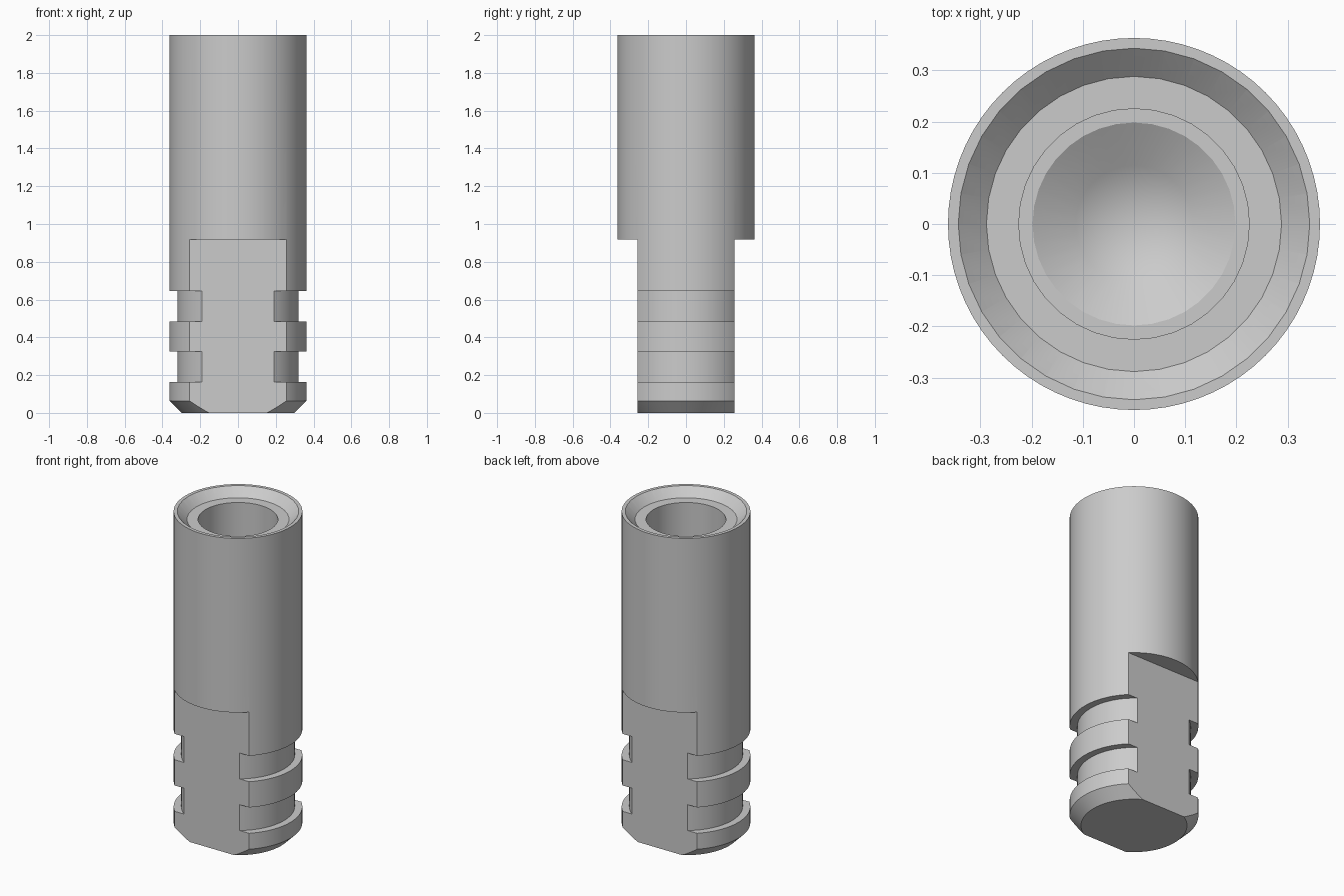
import bpy
import bmesh
import math

if "Cube" in bpy.data.objects:
    bpy.data.objects.remove(bpy.data.objects["Cube"], do_unlink=True)

grey = bpy.data.materials.new("plain grey")
grey.use_nodes = True
COLOUR = (0.6, 0.6, 0.6, 1)
grey.diffuse_color = COLOUR
grey.node_tree.nodes["Principled BSDF"].inputs["Base Color"].default_value = COLOUR


def add_object(name, bm):
    bmesh.ops.recalc_face_normals(bm, faces=bm.faces)
    mesh = bpy.data.meshes.new(name)
    bm.to_mesh(mesh)
    bm.free()
    mesh.materials.append(grey)
    obj = bpy.data.objects.new(name, mesh)
    bpy.context.collection.objects.link(obj)
    return obj


def lathe(name, profile, sides):
    """Spin a closed (radius, height) profile that starts and ends on the axis."""
    bm = bmesh.new()
    verts = [bm.verts.new((r, 0, z)) for r, z in profile]
    edges = [bm.edges.new(pair) for pair in zip(verts, verts[1:])]
    bmesh.ops.spin(bm, geom=verts + edges, cent=(0, 0, 0), axis=(0, 0, 1),
                   angle=math.tau, steps=sides, use_merge=True)
    bmesh.ops.remove_doubles(bm, verts=bm.verts, dist=1e-5)
    return add_object(name, bm)


def box(name, centre, size):
    bm = bmesh.new()
    bmesh.ops.create_cube(bm, size=1)
    bmesh.ops.scale(bm, vec=size, verts=bm.verts)
    bmesh.ops.translate(bm, vec=centre, verts=bm.verts)
    return add_object(name, bm)


def cut(target, cutter):
    mod = target.modifiers.new("cut", 'BOOLEAN')
    mod.operation = 'DIFFERENCE'
    mod.solver = 'EXACT'
    mod.object = cutter
    bpy.context.view_layer.objects.active = target
    bpy.ops.object.modifier_apply(modifier=mod.name)
    bpy.data.objects.remove(cutter, do_unlink=True)


RADIUS, GROOVE, FLAT, SHOULDER = 0.363, 0.32, 0.257, 0.917

# Round body with a chamfered foot and two ring grooves
outline = [(0, 0), (0.299, 0), (RADIUS, 0.064)]
for low, high in ((0.163, 0.324), (0.484, 0.645)):
    outline += [(RADIUS, low), (GROOVE, low), (GROOVE, high), (RADIUS, high)]
outline += [(RADIUS, 2), (0, 2)]
body = lathe("socket_body", outline, 72)

# Flats on the front and back of the shank
for side in (-1, 1):
    cut(body, box("flat_cutter", (0, side * (FLAT + 0.25), SHOULDER - 0.5), (1, 0.5, 1)))

# Countersunk mouth, deep bore and conical bottom
bore = [(0, 2.1), (0.343, 2.1), (0.343, 2), (0.288, 1.95), (0.225, 1.95),
        (0.225, 1), (0.198, 1), (0.114, 0.95), (0, 0.89)]
cut(body, lathe("bore_cutter", bore, 36))

# Smooth round walls with sharp edges
bpy.ops.object.select_all(action='DESELECT')
body.select_set(True)
bpy.context.view_layer.objects.active = body
bpy.ops.object.shade_smooth_by_angle(angle=math.radians(25))
